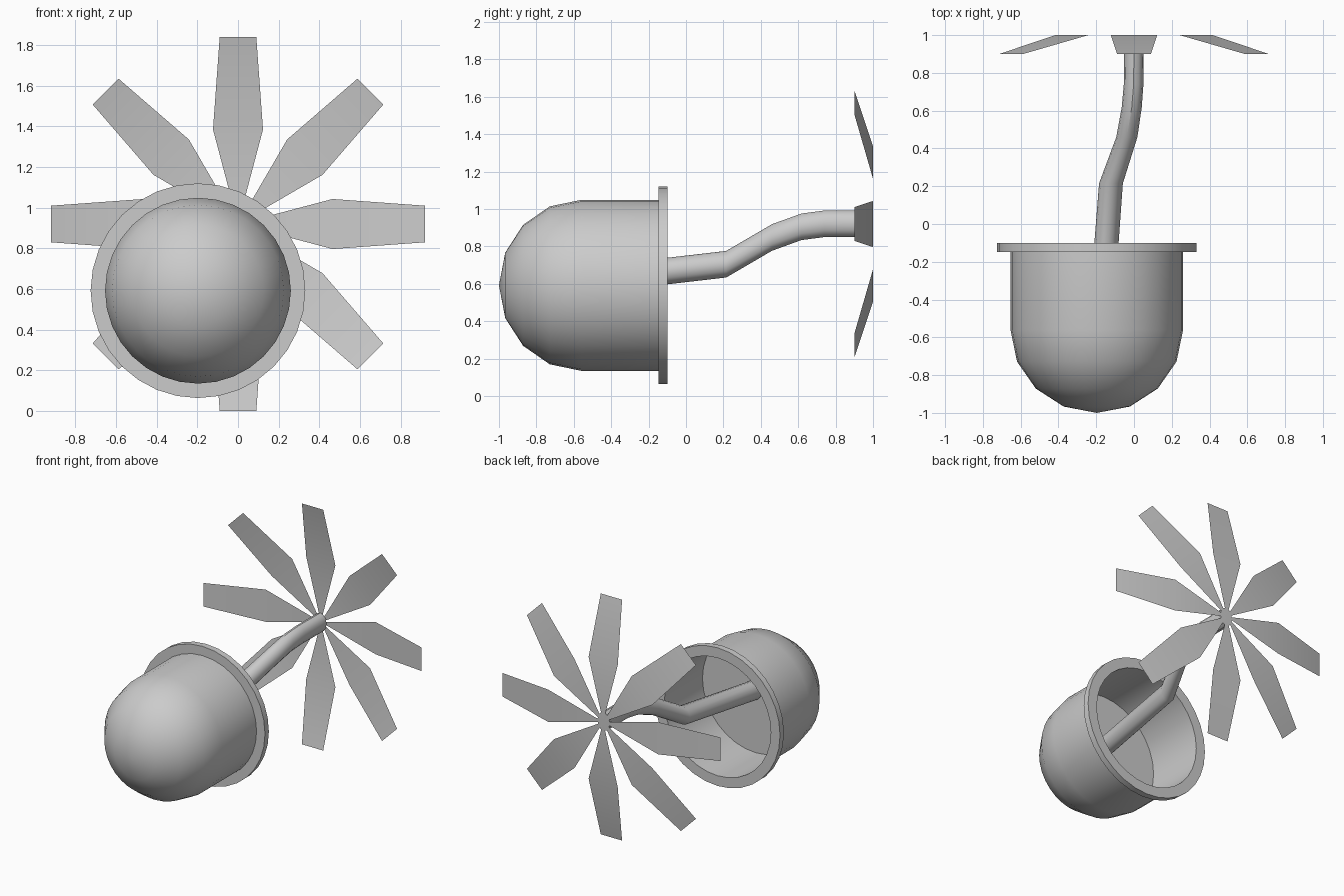
import bpy, bmesh, math
from mathutils import Vector, Matrix

if "Cube" in bpy.data.objects:
    bpy.data.objects.remove(bpy.data.objects["Cube"])

grey = bpy.data.materials.new("plain_grey")
grey.diffuse_color = (0.6, 0.6, 0.6, 1)
grey.use_nodes = True
grey.node_tree.nodes["Principled BSDF"].inputs["Base Color"].default_value = grey.diffuse_color


def finish(name, bm, recalc=True):
    """Turn a bmesh into a named, smooth-by-angle object."""
    if recalc:
        bmesh.ops.recalc_face_normals(bm, faces=bm.faces[:])
    mesh = bpy.data.meshes.new(name)
    bm.to_mesh(mesh)
    bm.free()
    mesh.materials.append(grey)
    obj = bpy.data.objects.new(name, mesh)
    bpy.context.collection.objects.link(obj)
    bpy.ops.object.select_all(action='DESELECT')
    obj.select_set(True)
    bpy.context.view_layer.objects.active = obj
    bpy.ops.object.shade_smooth_by_angle(angle=math.radians(35))
    return obj


# Domed cup with a flange and a recessed floor: (radius, y) profile spun about y
R = 0.457
profile = [(R * math.sin(math.radians(a)), -0.56 - 0.44 * math.cos(math.radians(a)))
           for a in (0, 22.5, 45, 67.5, 90)]
profile += [(R, -0.147), (0.528, -0.147), (0.528, -0.10),
            (0.45, -0.10), (0.45, -0.56), (0, -0.56)]
axis = Vector((-0.197, 0, 0.592))
bm = bmesh.new()
verts = [bm.verts.new(axis + Vector((r, y, 0))) for r, y in profile]
edges = [bm.edges.new(pair) for pair in zip(verts, verts[1:])]
bmesh.ops.spin(bm, geom=verts + edges, cent=axis, axis=(0, 1, 0),
               angle=2 * math.pi, steps=32)
bmesh.ops.remove_doubles(bm, verts=bm.verts[:], dist=0.0005)
finish("domed_cup", bm)

# Bent stem: x, y, z, half width
path = [(-0.18, -0.56, 0.615, 0.066), (-0.122, 0.215, 0.705, 0.063),
        (-0.038, 0.46, 0.848, 0.056), (-0.012, 0.617, 0.905, 0.053),
        (-0.002, 0.74, 0.921, 0.052), (0, 0.995, 0.921, 0.052)]
SIDES = 12
bm = bmesh.new()
rings = []
for x, y, z, w in path:
    rings.append([bm.verts.new((x + w * math.cos(t), y, z + 0.071 * math.sin(t)))
                  for t in (2 * math.pi * i / SIDES for i in range(SIDES))])
for a, b in zip(rings, rings[1:]):
    for i in range(SIDES):
        j = (i + 1) % SIDES
        bm.faces.new((a[i], a[j], b[j], b[i]))
bm.faces.new(rings[0])
bm.faces.new(rings[-1])
finish("bent_stem", bm)

# Eight flat blades, widest at mid length, tips folded forward
bm = bmesh.new()
hub = Vector((0, 1.0, 0.92))
for k in range(8):
    turn = Matrix.Rotation(k * math.pi / 4, 3, 'Y')
    c, l, r, tr, tl = [bm.verts.new(hub + turn @ Vector(p)) for p in
                       ((0, 0, 0), (-0.123, 0, 0.465), (0.123, 0, 0.465),
                        (0.09, -0.1, 0.92), (-0.09, -0.1, 0.92))]
    bm.faces.new((c, l, r))
    bm.faces.new((r, l, tl, tr))
bmesh.ops.remove_doubles(bm, verts=bm.verts[:], dist=0.0005)
finish("blades", bm, recalc=False)
